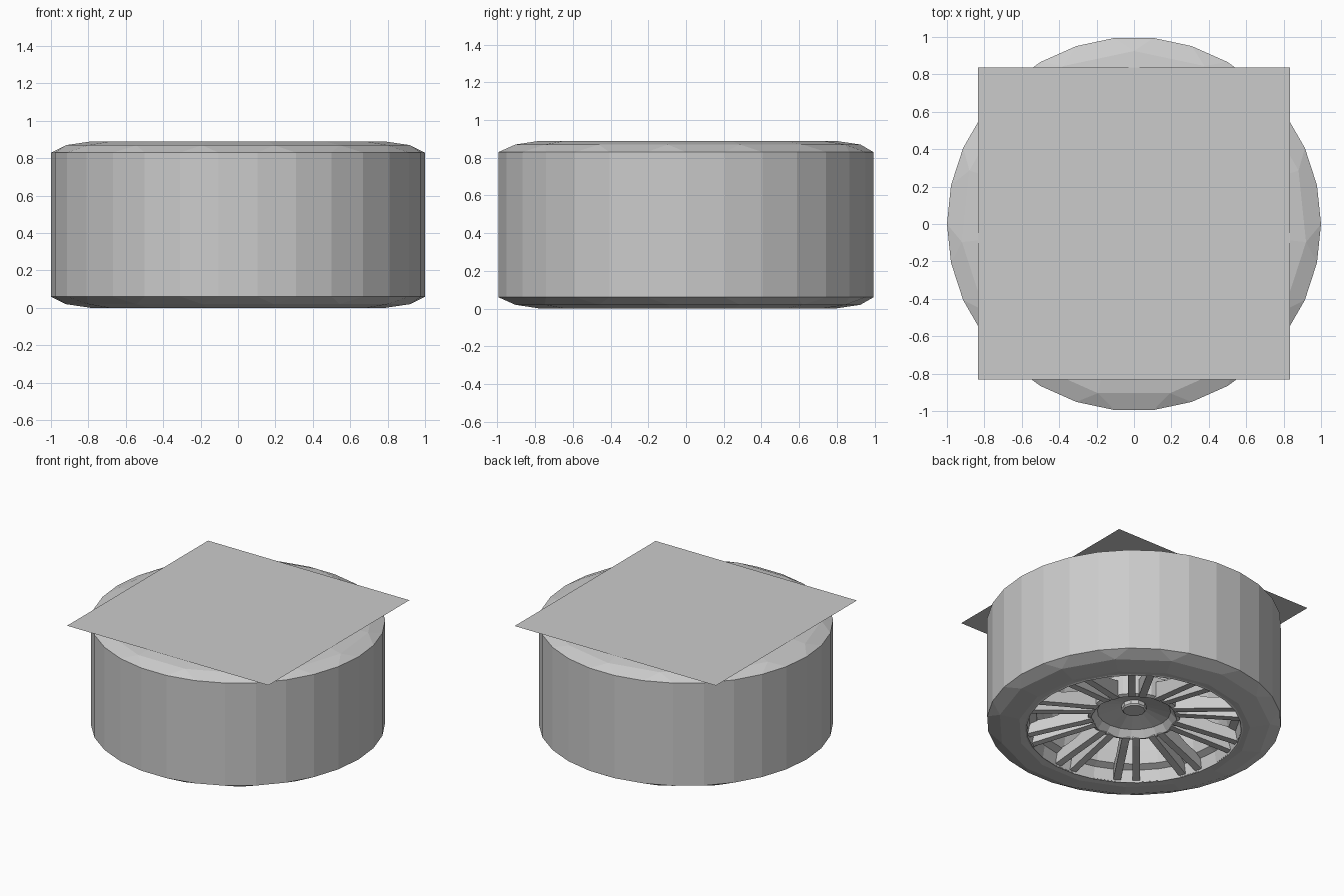
import bpy, bmesh
from math import cos, sin, radians, pi

if "Cube" in bpy.data.objects:
    bpy.data.objects.remove(bpy.data.objects["Cube"])


def make_object(name, bm):
    bmesh.ops.recalc_face_normals(bm, faces=bm.faces)
    mesh = bpy.data.meshes.new(name)
    bm.to_mesh(mesh)
    bm.free()
    obj = bpy.data.objects.new(name, mesh)
    bpy.context.collection.objects.link(obj)
    return obj


def ring(bm, r, z, n, start=0.0):
    return [bm.verts.new((r * cos(start + 2 * pi * i / n),
                          r * sin(start + 2 * pi * i / n), z)) for i in range(n)]


def bridge(bm, a, b):
    n = len(a)
    for i in range(n):
        j = (i + 1) % n
        bm.faces.new((a[i], a[j], b[j], b[i]))


def lathe(name, profile, n=30, cap=False):
    bm = bmesh.new()
    rings = [ring(bm, r, z, n) for r, z in profile]
    for a, b in zip(rings, rings[1:]):
        bridge(bm, a, b)
    if cap:
        bm.faces.new(rings[0])
    return make_object(name, bm)


# Tyre: 30-sided tread, sidewalls drop to 15 sides at the shoulder
H = 0.89
bm = bmesh.new()
low = ring(bm, 1.0, 0.06, 30)
high = ring(bm, 1.0, H - 0.06, 30)
bridge(bm, low, high)
for tread, flip in ((low, False), (high, True)):
    walls = []
    for r, z in ((0.925, 0.02), (0.79, 0.0), (0.74, 0.005)):
        walls.append(ring(bm, r, H - z if flip else z, 15, radians(-6 + 24)))
    # shoulder vertex k sits midway between tread vertices 2k+1 and 2k+2
    s = walls[0]
    for k in range(15):
        a, b, c = (tread[(2 * k + d) % 30] for d in (1, 2, 3))
        bm.faces.new((a, b, s[k]))
        bm.faces.new((b, c, s[(k + 1) % 15], s[k]))
    bridge(bm, walls[0], walls[1])
    bridge(bm, walls[1], walls[2])
make_object("tyre", bm)

# Rim barrel with stepped lip
lathe("rim_barrel", [(0.765, 0.012), (0.73, 0.0), (0.715, 0.09), (0.665, 0.11),
                     (0.65, 0.2), (0.66, 0.75), (0.72, 0.83), (0.75, 0.88)])

# Hub dish and centre boss
lathe("hub", [(0.07, 0.185), (0.25, 0.14), (0.29, 0.09), (0.315, 0.1), (0.315, 0.25)],
      n=20)
lathe("hub_boss", [(0.075, 0.145), (0.085, 0.155), (0.085, 0.2)], n=10, cap=True)

# Ten pairs of spoke bars
side_profile = [(0.28, 0.09), (0.36, 0.075), (0.55, 0.045), (0.725, 0.015),
                (0.70, 0.11), (0.55, 0.13), (0.28, 0.22)]
bm = bmesh.new()
for k in range(10):
    a = radians(90 + 36 * k)
    for side in (-1, 1):
        loops = []
        for w in (-0.026, 0.026):
            loop = []
            for r, z in side_profile:
                t = side * (0.035 + 0.03 * (r - 0.28) / 0.44) + w
                loop.append(bm.verts.new((r * cos(a) - t * sin(a),
                                          r * sin(a) + t * cos(a), z)))
            loops.append(loop)
        bridge(bm, *loops)
        for loop in loops:
            bm.faces.new(loop)
make_object("spokes", bm)

# Square sheet covering the back of the wheel
bpy.ops.mesh.primitive_plane_add(size=1.67, location=(0, 0.003, H))
bpy.context.object.name = "back_sheet"
